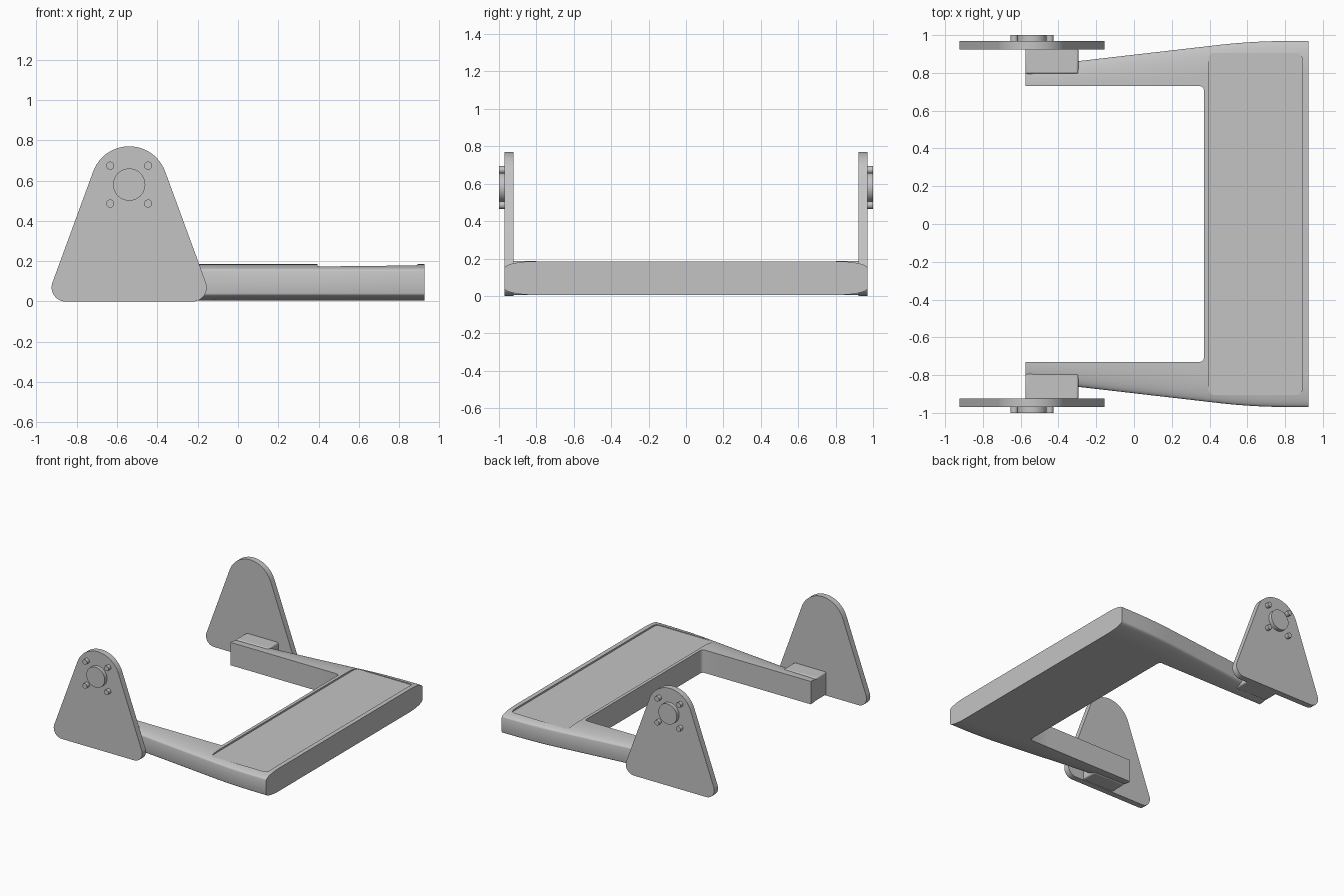
import bpy, bmesh
from math import sin, cos, pi, radians

if "Cube" in bpy.data.objects:
    bpy.data.objects.remove(bpy.data.objects["Cube"])

grey = bpy.data.materials.new("plain grey")
grey.diffuse_color = (0.55, 0.55, 0.55, 1)
grey.use_nodes = True
grey.node_tree.nodes["Principled BSDF"].inputs["Base Color"].default_value = grey.diffuse_color


def make(name, bm, mirror=False, bevel=0):
    bmesh.ops.recalc_face_normals(bm, faces=bm.faces)
    me = bpy.data.meshes.new(name)
    bm.to_mesh(me)
    bm.free()
    ob = bpy.data.objects.new(name, me)
    bpy.context.collection.objects.link(ob)
    me.materials.append(grey)
    if bevel:
        b = ob.modifiers.new("bevel", 'BEVEL')
        b.width, b.segments = bevel, 3
    if mirror:
        m = ob.modifiers.new("mirror", 'MIRROR')
        m.use_axis = (False, True, False)
    return ob


def loft(sections):
    """Skin a row of closed sections and cap both ends."""
    bm = bmesh.new()
    rings = [[bm.verts.new(p) for p in s] for s in sections]
    n = len(rings[0])
    for a, b in zip(rings, rings[1:]):
        for i in range(n):
            j = (i + 1) % n
            bm.faces.new((a[i], a[j], b[j], b[i]))
    bm.faces.new(rings[0])
    bm.faces.new(rings[-1])
    return bm


def arc(cx, cy, r, a0, a1, n=12):
    return [(cx + r * cos(radians(a0 + (a1 - a0) * i / n)),
             cy + r * sin(radians(a0 + (a1 - a0) * i / n))) for i in range(n + 1)]


def smooth(ob):
    bpy.ops.object.select_all(action='DESELECT')
    ob.select_set(True)
    bpy.context.view_layer.objects.active = ob
    bpy.ops.object.shade_smooth_by_angle(angle=radians(30))


ZC, H, EDGE = 0.095, 0.09, 0.055   # frame mid height, half height, half height at rim


def outer(x):
    """Outer edge of the frame in plan."""
    if x < 0.45:
        return 0.83 + 0.115 * (x + 0.575)
    t = min(1.0, (x - 0.45) / 0.475)
    return 0.948 + 0.022 * (1 - (1 - t) ** 2.5)


def rim(yo, w, n=10):
    return [(yo - w + w * cos(pi / 2 * i / n), EDGE + (H - EDGE) * sin(pi / 2 * i / n))
            for i in range(n + 1)]


# side arms, with a small fillet where they meet the crossbar
secs = []
for x, yi in [(-0.575, 0.73), (-0.3, 0.73), (-0.1, 0.73), (0.04, 0.73), (0.2, 0.73),
              (0.35, 0.73), (0.36, 0.727), (0.367, 0.72), (0.37, 0.71)]:
    yo = outer(x)
    r = rim(yo, min(0.165, yo - yi - 0.005))
    secs.append([(x, y, ZC + h) for y, h in r] + [(x, yi, ZC + H), (x, yi, ZC - H)]
                + [(x, y, ZC - h) for y, h in reversed(r)])
smooth(make("side_arm", loft(secs), mirror=True))

# wide crossbar
secs = []
for x in (0.37, 0.45, 0.5, 0.55, 0.6, 0.66, 0.72, 0.8, 0.925):
    r = rim(outer(x), 0.165)
    q = r[::-1]
    secs.append([(x, y, ZC + h) for y, h in r] + [(x, -y, ZC + h) for y, h in q]
                + [(x, -y, ZC - h) for y, h in r] + [(x, y, ZC - h) for y, h in q])
bar = make("crossbar", loft(secs))

# shallow tray cut into the crossbar top
c = 0.03
outline = (arc(0.89 - c, 0.905 - c, c, 0, 90, 6) + arc(0.395 + c, 0.905 - c, c, 90, 180, 6)
           + arc(0.395 + c, -0.905 + c, c, 180, 270, 6) + arc(0.89 - c, -0.905 + c, c, 270, 360, 6))
cutter = make("tray_cutter", loft([[(x, y, z) for x, y in outline] for z in (0.172, 0.3)]))
cutter.hide_render = True
mod = bar.modifiers.new("tray", 'BOOLEAN')
mod.operation, mod.object, mod.solver = 'DIFFERENCE', cutter, 'EXACT'
bpy.context.view_layer.objects.active = bar
bpy.ops.object.modifier_apply(modifier="tray")
bpy.data.objects.remove(cutter)
smooth(bar)

# spacer blocks between arms and plates
bx = [(-0.575, 0.795), (-0.295, 0.795), (-0.295, 0.93), (-0.575, 0.93)]
smooth(make("spacer_block", loft([[(x, y, z) for x, y in bx] for z in (0.005, 0.186)]),
            mirror=True, bevel=0.01))

# upright plates: rounded triangle outline
PX, PZ = -0.54, 0.58
outline = (arc(PX, PZ, 0.19, 20.1, 159.9, 24) + arc(PX - 0.315, 0.07, 0.07, 159.9, 270)
           + arc(PX + 0.315, 0.07, 0.07, -90, 20.1))
smooth(make("upright_plate", loft([[(x, y, z) for x, z in outline] for y in (0.923, 0.97)]),
            mirror=True))


# pivot hub and four bolts on the outside of each plate
def disc(name, x, z, r):
    ring = arc(x, z, r, 0, 360, 32)[:-1]
    smooth(make(name, loft([[(px, y, pz) for px, pz in ring] for y in (0.96, 1.0)]), mirror=True))


disc("pivot_hub", PX, PZ, 0.08)
for sx in (-1, 1):
    for sz in (-1, 1):
        disc("bolt", PX + sx * 0.094, PZ + sz * 0.094, 0.02)
